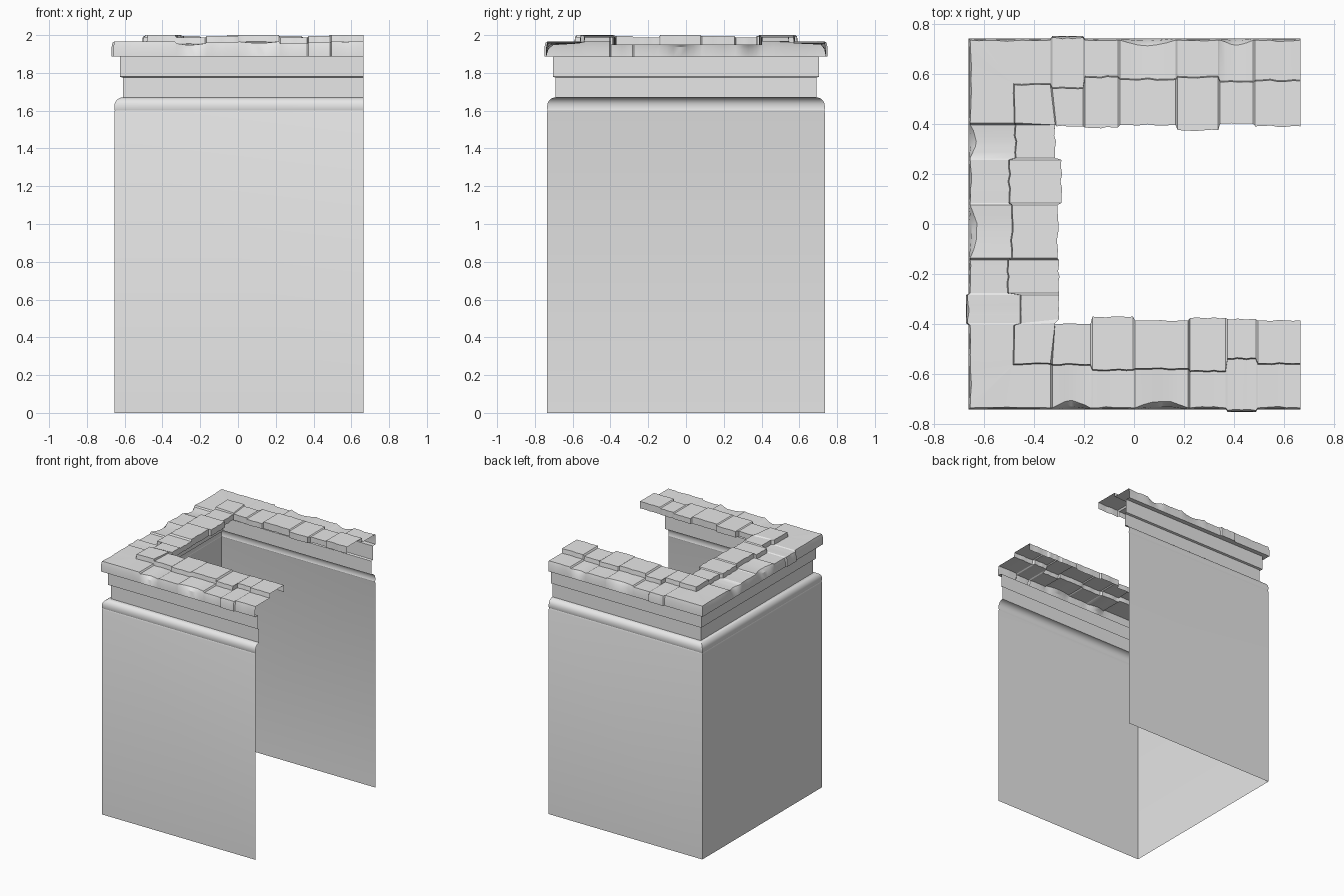
import bpy, bmesh, math, random

random.seed(4)
cube = bpy.data.objects.get("Cube")
if cube:
    bpy.data.objects.remove(cube)

W, H, END = 0.66, 0.74, 0.665      # half sizes of the footprint, open end

stone = bpy.data.materials.new("plain_grey_stone")
stone.use_nodes = True
stone.diffuse_color = (0.8, 0.8, 0.8, 1)
stone.node_tree.nodes["Principled BSDF"].inputs["Base Color"].default_value = (0.8, 0.8, 0.8, 1)


def place(side, t, d, z):
    """Point at distance t along a side, set in by d, mitred at the corners."""
    if side == "left":
        return (d - W, max(d - H, min(H - d, t)), z)
    y = H - d
    return (max(d - W, t), -y if side == "front" else y, z)


def sweep(name, stations):
    """Skin a row of sections (side, t, [(inset, z), ...]) into an open sheet."""
    bm = bmesh.new()
    rows = [[bm.verts.new(place(side, t, d, z)) for d, z in section]
            for side, t, section in stations]
    for a, b in zip(rows, rows[1:]):
        for j in range(len(a) - 1):
            bm.faces.new((a[j], a[j + 1], b[j + 1], b[j]))
    bmesh.ops.remove_doubles(bm, verts=bm.verts, dist=0.0005)
    mesh = bpy.data.meshes.new(name)
    bm.to_mesh(mesh)
    bm.free()
    mesh.materials.append(stone)
    obj = bpy.data.objects.new(name, mesh)
    bpy.context.collection.objects.link(obj)
    bpy.ops.object.select_all(action="DESELECT")
    obj.select_set(True)
    bpy.context.view_layer.objects.active = obj
    bpy.ops.object.shade_smooth_by_angle(angle=math.radians(30))
    return obj


def straight(name, section):
    ends = [("front", END), ("front", -1), ("left", -1),
            ("left", 1), ("back", -1), ("back", END)]
    return sweep(name, [(side, t, section) for side, t in ends])


# Plain wall, quarter-round moulding and the stepped neck above it
straight("wall", [(0.005, 0), (0.005, 1.59), (0.008, 1.6)])
arc = [math.radians(a) for a in range(0, 91, 15)]
straight("round_moulding", [(0.008, 1.6), (0.005, 1.61)] +
         [(0.05 - 0.045 * math.cos(a), 1.625 + 0.045 * math.sin(a)) for a in arc])
straight("stepped_neck", [(0.05, 1.67), (0.05, 1.775), (0.035, 1.78), (0.035, 1.887)])

# Worn coping stones: end position, outer inset, chip depth, step inset, inner inset
START = {"front": END + 0.004, "left": -0.76, "back": -0.68}
STONES = {
    "front": [(0.49, 0, 0, .18, .355), (0.37, -.01, 0, .2, .36), (0.22, 0, 0, .15, .365),
              (0, 0, .025, .16, .355), (-.17, 0, 0, .155, .37), (-.33, 0, .025, .175, .34),
              (-.68, 0, 0, .18, .345)],
    "left": [(-.4, 0, 0, .18, .345), (-.28, -.01, 0, .205, .36), (-.14, 0, 0, .155, .36),
             (.08, 0, .025, .17, .355), (.26, 0, 0, .16, .37), (.4, 0, .02, .185, .345),
             (.76, 0, 0, .18, .345)],
    "back": [(-.33, 0, 0, .18, .345), (-.2, -.01, 0, .195, .35), (-.06, 0, 0, .15, .355),
             (.17, 0, .02, .16, .345), (.34, 0, 0, .15, .365), (.48, 0, .015, .17, .34),
             (END + 0.004, 0, 0, .165, .35)],
}
STEPS = 6
stations = []
for side, stones in STONES.items():
    begin = START[side]
    for k, (end, outer, chip, step, inner) in enumerate(stones):
        gap = math.copysign(0.004, end - begin)
        low, top = 1.966 - 0.005 * (k % 3), 2 - 0.006 * (k % 3)
        for n in range(STEPS + 1):
            u = n / STEPS
            t = (begin + gap) * (1 - u) + (end - gap) * u
            bump = math.sin(math.pi * u)
            worn = bump * (chip + random.uniform(0, 0.006))
            wave = bump * random.uniform(-0.004, 0.004)
            stations.append((side, t, [
                (0.035, 1.887), (outer, 1.887), (outer + worn * 0.4, low - 0.03),
                (outer + 0.006 + worn, low - worn * 0.3), (step + wave, low),
                (step + 0.004 + wave, top), (inner + wave, top), (inner + wave, 1.947)]))
        begin = end
sweep("coping_stones", stations)
